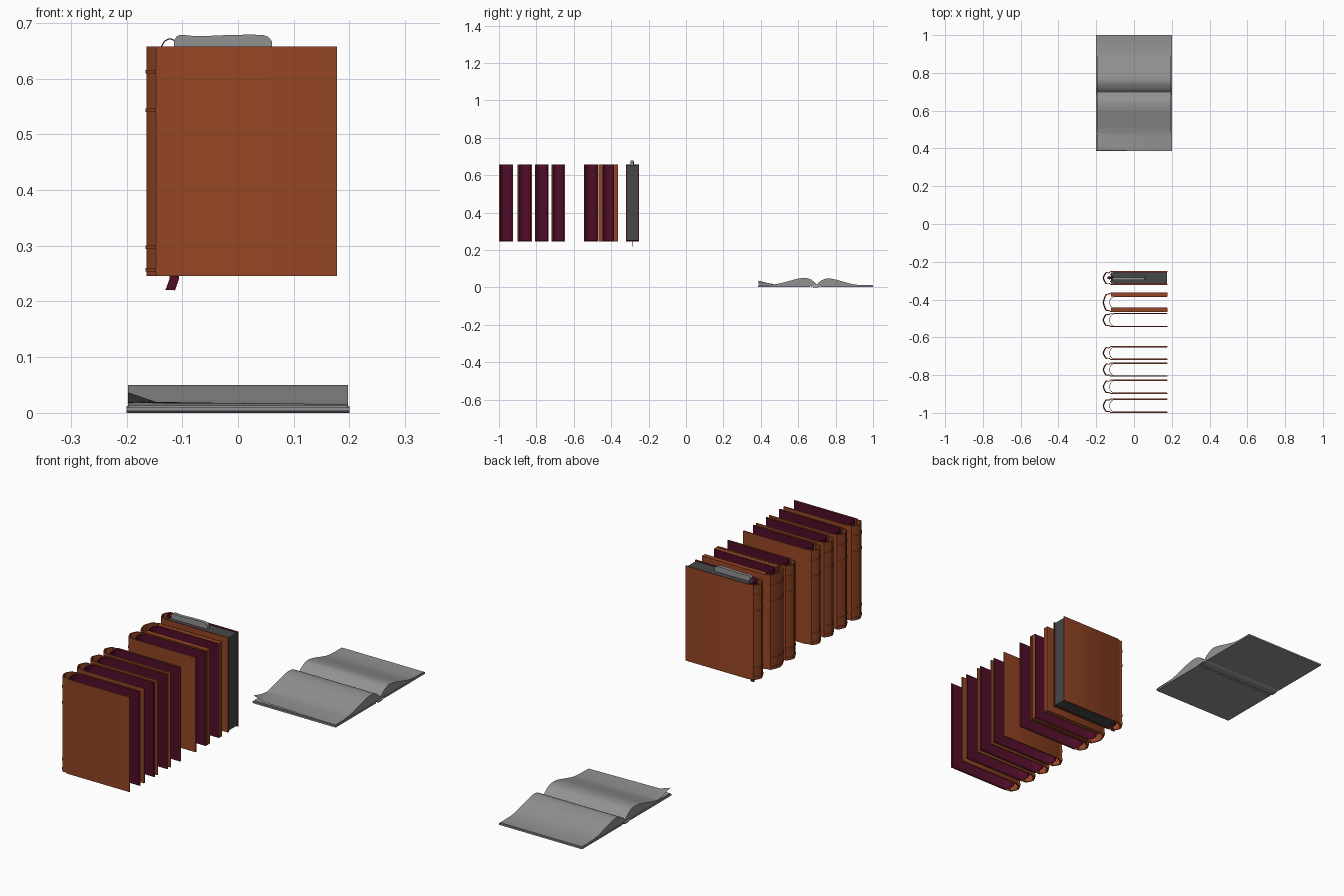
import bpy, bmesh, math
from mathutils import Vector

if "Cube" in bpy.data.objects:
    bpy.data.objects.remove(bpy.data.objects["Cube"])


def material(name, rgb):
    m = bpy.data.materials.new(name)
    m.diffuse_color = (*rgb, 1)
    m.use_nodes = True
    m.node_tree.nodes["Principled BSDF"].inputs["Base Color"].default_value = m.diffuse_color
    return m


BROWN = material("brown leather", (0.30, 0.060, 0.018))
MAROON = material("maroon lining", (0.080, 0.004, 0.022))
PAPER = material("light grey paper", (0.29, 0.29, 0.29))
EDGE = material("dark grey page edges", (0.062, 0.064, 0.064))


def finish(bm, name, mat, smooth=False):
    bmesh.ops.recalc_face_normals(bm, faces=bm.faces)
    me = bpy.data.meshes.new(name)
    bm.to_mesh(me)
    bm.free()
    me.materials.append(mat)
    ob = bpy.data.objects.new(name, me)
    bpy.context.collection.objects.link(ob)
    if smooth:
        bpy.ops.object.select_all(action='DESELECT')
        ob.select_set(True)
        bpy.context.view_layer.objects.active = ob
        bpy.ops.object.shade_smooth_by_angle(angle=math.radians(35))
    return ob


def strip_prism(name, side_a, side_b, lo, hi, place, mat, smooth=False):
    """Solid between two matching paths, extruded from lo to hi."""
    bm = bmesh.new()
    rings = [[[bm.verts.new(place(p, h)) for p in side] for side in (side_a, side_b)]
             for h in (lo, hi)]
    (a0, b0), (a1, b1) = rings
    n = len(side_a)
    for i in range(n - 1):
        j = i + 1
        for q in ((a0[i], a0[j], a1[j], a1[i]), (b0[i], b0[j], b1[j], b1[i]),
                  (a0[i], a0[j], b0[j], b0[i]), (a1[i], a1[j], b1[j], b1[i])):
            bm.faces.new(q)
    for i in (0, n - 1):
        bm.faces.new((a0[i], a1[i], b1[i], b0[i]))
    return finish(bm, name, mat, smooth)


def offset(path, d):
    """Shift a 2D path sideways by d."""
    out = []
    for i, p in enumerate(path):
        a = Vector(path[max(i - 1, 0)])
        b = Vector(path[min(i + 1, len(path) - 1)])
        t = (b - a).normalized()
        out.append((p[0] - t.y * d, p[1] + t.x * d))
    return out


def mirrored(half):
    tail = [(x, -y) for x, y in reversed(half) if y > 1e-6]
    return half + tail


def curve(pts, n=6):
    """Smooth path through the points."""
    v = [Vector(p) for p in pts]
    v = [2 * v[0] - v[1]] + v + [2 * v[-1] - v[-2]]
    out = []
    for k in range(1, len(v) - 2):
        a, b, c, d = v[k - 1:k + 3]
        for s in range(n):
            t = s / n
            out.append(0.5 * (2 * b + (c - a) * t + (2 * a - 5 * b + 4 * c - d) * t * t
                              + (3 * b - a - 3 * c + d) * t ** 3))
    return out + [v[-2]]


def box(name, x, y, z, mat):
    return strip_prism(name, [(x[0], y[0]), (x[1], y[0])], [(x[0], y[1]), (x[1], y[1])],
                       z[0], z[1], lambda p, h: (p[0], p[1], h), mat)


Z0, Z1 = 0.246, 0.658


def standing_book(n, cy, w, board=0.0):
    place = lambda p, h: (p[0], cy + p[1], h)
    # leather case with hinge groove and rounded spine
    spine = [(-0.147, w * 0.86), (-0.154, w * 0.62), (-0.160, w * 0.32), (-0.164, 0)]
    case = mirrored([(0.178, w), (-0.123, w), (-0.132, w - 0.006), (-0.140, w - 0.006)] + spine)
    strip_prism(f"book_cover_{n}", case, offset(case, 0.005), Z0, Z1, place, BROWN, True)
    # raised spine bands
    band = mirrored(spine)
    for k, z in enumerate((0.257, 0.297, 0.543, 0.612)):
        strip_prism(f"spine_band_{n}_{k}", offset(band, -0.002), offset(band, 0.002),
                    z - 0.003, z + 0.003, place, BROWN, True)
    # thick boards
    if board:
        for s in (-1, 1):
            ys = sorted((cy + s * (w - 0.003), cy + s * (w - board)))
            box(f"thick_board_{n}_{s}", (-0.122, 0.1775), ys, (Z0 + 0.0005, Z1 - 0.0005), BROWN)
    # maroon lining
    wi = w - max(board, 0.005) + 0.0005
    lining = mirrored([(0.176, wi), (-0.108, wi), (-0.120, wi * 0.82),
                       (-0.128, wi * 0.45), (-0.130, 0)])
    strip_prism(f"book_lining_{n}", lining, offset(lining, 0.0025),
                Z0 + 0.002, Z1 - 0.002, place, MAROON, True)


books = [(-0.286, 0.036, 0), (-0.415, 0.052, 0.022), (-0.508, 0.038, 0), (-0.683, 0.036, 0),
         (-0.771, 0.037, 0), (-0.862, 0.038, 0), (-0.962, 0.038, 0)]
for i, b in enumerate(books):
    standing_book(i + 1, *b)

# page block, loose sheets and ribbon of the full book
box("page_block", (-0.122, 0.174), (-0.315, -0.257), (Z0 + 0.004, Z1 - 0.004), EDGE)
top = curve([(-0.115, 0.668), (-0.105, 0.678), (-0.07, 0.676), (-0.02, 0.678),
             (0.045, 0.678), (0.061, 0.667)], 3)
strip_prism("loose_sheets", top, [(p.x, 0.650) for p in top], -0.296, -0.282,
            lambda p, h: (p[0], h, p[1]), PAPER)


def ribbon(name, pts):
    path = curve(pts, 4)
    strip_prism(name, path, offset(path, 0.002), -0.292, -0.278,
                lambda p, h: (p[0], h, p[1]), MAROON, True)


ribbon("ribbon_loop", [(-0.138, 0.652), (-0.132, 0.665), (-0.122, 0.670), (-0.113, 0.665),
                       (-0.111, 0.652)])
strip_prism("ribbon_tail", [(-0.123, 0.252), (-0.123, 0.24), (-0.130, 0.221)],
            [(-0.105, 0.252), (-0.106, 0.24), (-0.113, 0.220)], -0.287, -0.284,
            lambda p, h: (p[0], h, p[1]), MAROON)

# open book: cover boards, spine and two curved page stacks
along_x = lambda p, h: (h, p[0], p[1])
box("open_cover_front", (-0.2, 0.2), (0.386, 0.664), (0.003, 0.010), PAPER)
box("open_cover_back", (-0.2, 0.2), (0.722, 1.0), (0.003, 0.010), PAPER)
hump = curve([(0.664, 0.008), (0.678, 0.001), (0.692, 0.0), (0.706, 0.001), (0.722, 0.008)], 4)
strip_prism("open_spine", hump, [(p.x, p.y + 0.004) for p in hump], -0.2, 0.2, along_x, PAPER, True)

wings = {
    "front_pages": [(0.390, 0.013), (0.45, 0.014), (0.50, 0.021), (0.55, 0.034), (0.60, 0.047),
                    (0.64, 0.050), (0.67, 0.041), (0.699, 0.016)],
    "back_pages": [(0.699, 0.016), (0.72, 0.034), (0.755, 0.048), (0.80, 0.042), (0.85, 0.028),
                   (0.90, 0.016), (0.95, 0.012), (0.996, 0.012)],
}
for name, pts in wings.items():
    path = curve(pts)
    strip_prism(name, path, [(p.x, 0.0095) for p in path], -0.197, 0.197, along_x, PAPER, True)

# lifted page corner
bm = bmesh.new()
rows = []
for i in range(25):
    x = -0.197 + 0.394 * i / 24
    lift = 0.006 * (1 - i / 24) + 0.016 * max(0, 1 - (x + 0.197) / 0.05)
    rows.append([bm.verts.new((x, 0.388 + 0.09 * j / 6,
                               0.0145 + 0.003 * (j / 6) ** 2 + lift * (1 - j / 6) ** 1.3))
                 for j in range(7)])
for a, b in zip(rows, rows[1:]):
    for j in range(6):
        bm.faces.new((a[j], b[j], b[j + 1], a[j + 1]))
finish(bm, "lifted_page", PAPER, True)
